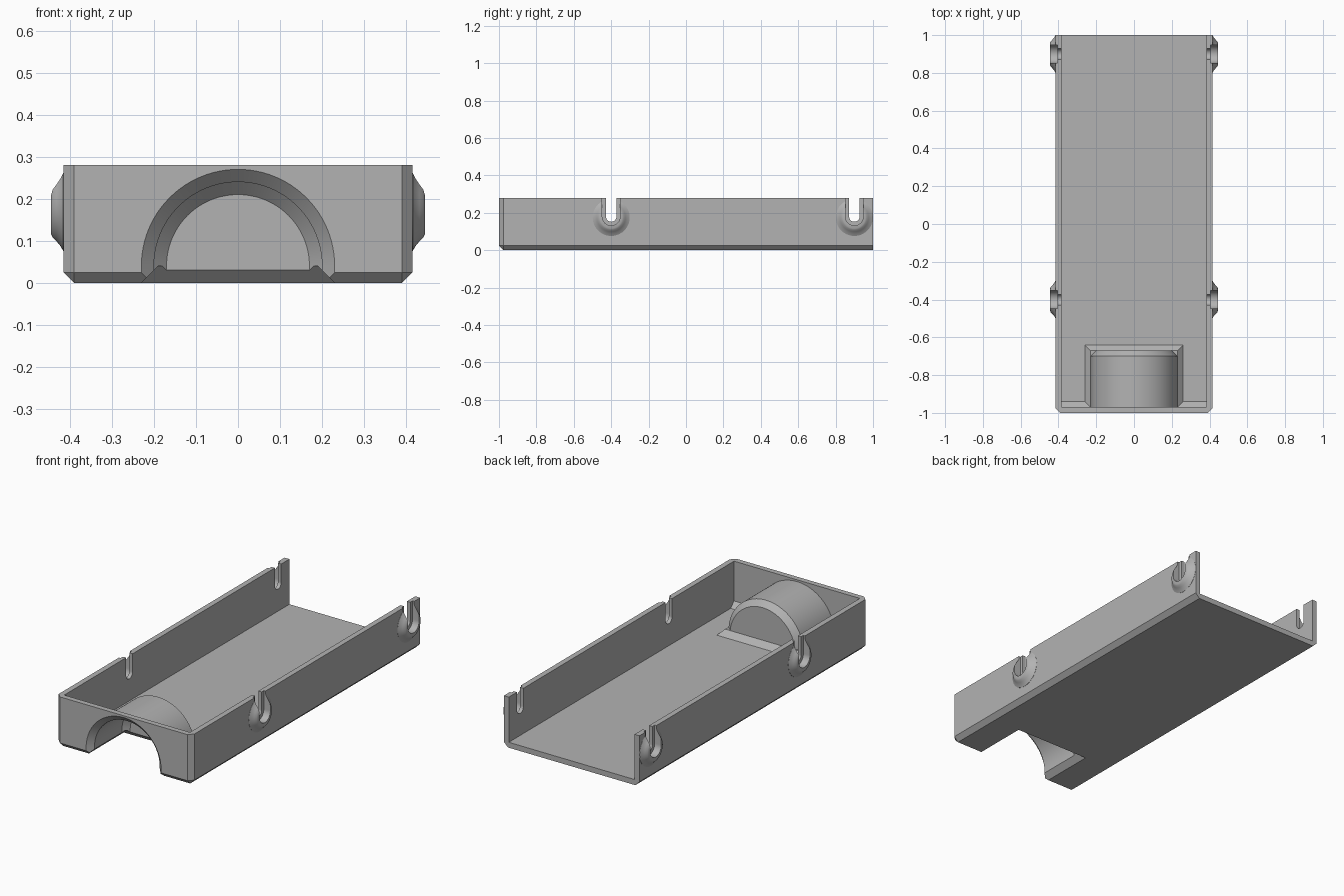
import bpy, bmesh
from math import sin, cos, pi

cube = bpy.data.objects.get("Cube")
if cube:
    bpy.data.objects.remove(cube, do_unlink=True)

grey = bpy.data.materials.new("plain grey")
grey.use_nodes = True
colour = (0.45, 0.45, 0.45, 1)
grey.diffuse_color = colour
grey.node_tree.nodes["Principled BSDF"].inputs["Base Color"].default_value = colour

WIDTH, HEIGHT, WALL = 0.415, 0.28, 0.03   # half width, height, wall thickness


def finish(bm, name):
    bmesh.ops.recalc_face_normals(bm, faces=bm.faces)
    mesh = bpy.data.meshes.new(name)
    bm.to_mesh(mesh)
    bm.free()
    ob = bpy.data.objects.new(name, mesh)
    bpy.context.scene.collection.objects.link(ob)
    mesh.materials.append(grey)
    return ob


def loft(name, sections):
    """Closed solid through rings of equal point count."""
    bm = bmesh.new()
    rings = [[bm.verts.new(p) for p in s] for s in sections]
    n = len(rings[0])
    for a, b in zip(rings, rings[1:]):
        for i in range(n):
            j = (i + 1) % n
            bm.faces.new((a[i], a[j], b[j], b[i]))
    bm.faces.new(rings[0])
    bm.faces.new(rings[-1])
    return finish(bm, name)


def rectangle(x0, x1, y0, y1, z):
    return [(x0, y0, z), (x1, y0, z), (x1, y1, z), (x0, y1, z)]


def box(name, x0, x1, y0, y1, z0, z1):
    return loft(name, [rectangle(x0, x1, y0, y1, z) for z in (z0, z1)])


def arch(r, y, base, steps=48):
    curve = [(r * cos(pi * i / steps), y, 0.04 + r * sin(pi * i / steps))
             for i in range(steps + 1)]
    return [(r, y, base)] + curve + [(-r, y, base)]


def slot(r, x, y, steps=20):
    curve = [(x, y - r * cos(pi * i / steps), 0.18 - r * sin(pi * i / steps))
             for i in range(steps + 1)]
    return [(x, y - r, 0.32)] + curve + [(x, y + r, 0.32)]


def disc(r, x, y, steps=40):
    return [(x, y + r * cos(2 * pi * i / steps), 0.175 + r * sin(2 * pi * i / steps))
            for i in range(steps)]


def combine(target, other, operation):
    mod = target.modifiers.new(other.name, 'BOOLEAN')
    mod.operation, mod.object, mod.solver = operation, other, 'EXACT'
    bpy.context.view_layer.objects.active = target
    bpy.ops.object.modifier_apply(modifier=mod.name)
    bpy.data.objects.remove(other, do_unlink=True)


# Tray body with chamfered front and lower edges
tray = box("tray", -WIDTH, WIDTH, -1, 1, 0, HEIGHT)
bm = bmesh.new()
bm.from_mesh(tray.data)


def chamfered(e):
    mid = (e.verts[0].co + e.verts[1].co) / 2
    side, front, low = abs(mid.x) > 0.4, mid.y < -0.9, mid.z < 0.01
    return (side and front) or (front and low) or (side and low)


bmesh.ops.bevel(bm, geom=[e for e in bm.edges if chamfered(e)],
                offset=0.025, segments=1, affect='EDGES')
bm.to_mesh(tray.data)
bm.free()

# Hollow, open at the back and the top
inner = WIDTH - WALL
combine(tray, box("hollow", -inner, inner, -1 + WALL, 1.1, WALL, 0.4), 'DIFFERENCE')

# Sloped fillet between front wall and floor
combine(tray, loft("front_fillet", [
    [(x, -0.985, 0.015), (x, -0.925, 0.015), (x, -0.985, 0.075)]
    for x in (-0.395, 0.395)]), 'UNION')

# Arched housing with its sloped foot
combine(tray, loft("housing_foot", [
    rectangle(-0.28, 0.28, -0.98, -0.62, 0.01),
    rectangle(-0.23, 0.23, -0.98, -0.67, 0.06)]), 'UNION')
combine(tray, loft("housing", [arch(r, y, 0.01) for r, y in
                               ((0.23, -0.98), (0.23, -0.70), (0.20, -0.67))]), 'UNION')

# Arched recess, flared at the front and underneath
combine(tray, loft("recess", [arch(r, y, -0.02) for r, y in
                              ((0.24, -1.01), (0.20, -0.97), (0.20, -0.73), (0.17, -0.70))]),
        'DIFFERENCE')
combine(tray, loft("recess_flare", [
    rectangle(-0.24, 0.24, -1.05, -0.66, -0.01),
    rectangle(-0.19, 0.19, -1.05, -0.71, 0.04)]), 'DIFFERENCE')

# Round side bosses, each with a stepped open slot
for s in (-1, 1):
    for y in (-0.4, 0.9):
        combine(tray, loft("boss", [disc(r, s * x, y) for r, x in (
            (0.099, 0.4), (0.099, 0.416), (0.088, 0.422),
            (0.076, 0.432), (0.067, 0.441), (0.058, 0.445))]), 'UNION')
        combine(tray, loft("slot", [slot(0.028, s * x, y) for x in (0.36, 0.47)]), 'DIFFERENCE')
        combine(tray, loft("slot_step", [slot(0.048, s * x, y) for x in (0.405, 0.47)]),
                'DIFFERENCE')

bpy.ops.object.select_all(action='DESELECT')
tray.select_set(True)
bpy.context.view_layer.objects.active = tray
bpy.ops.object.shade_smooth_by_angle(angle=0.5)
